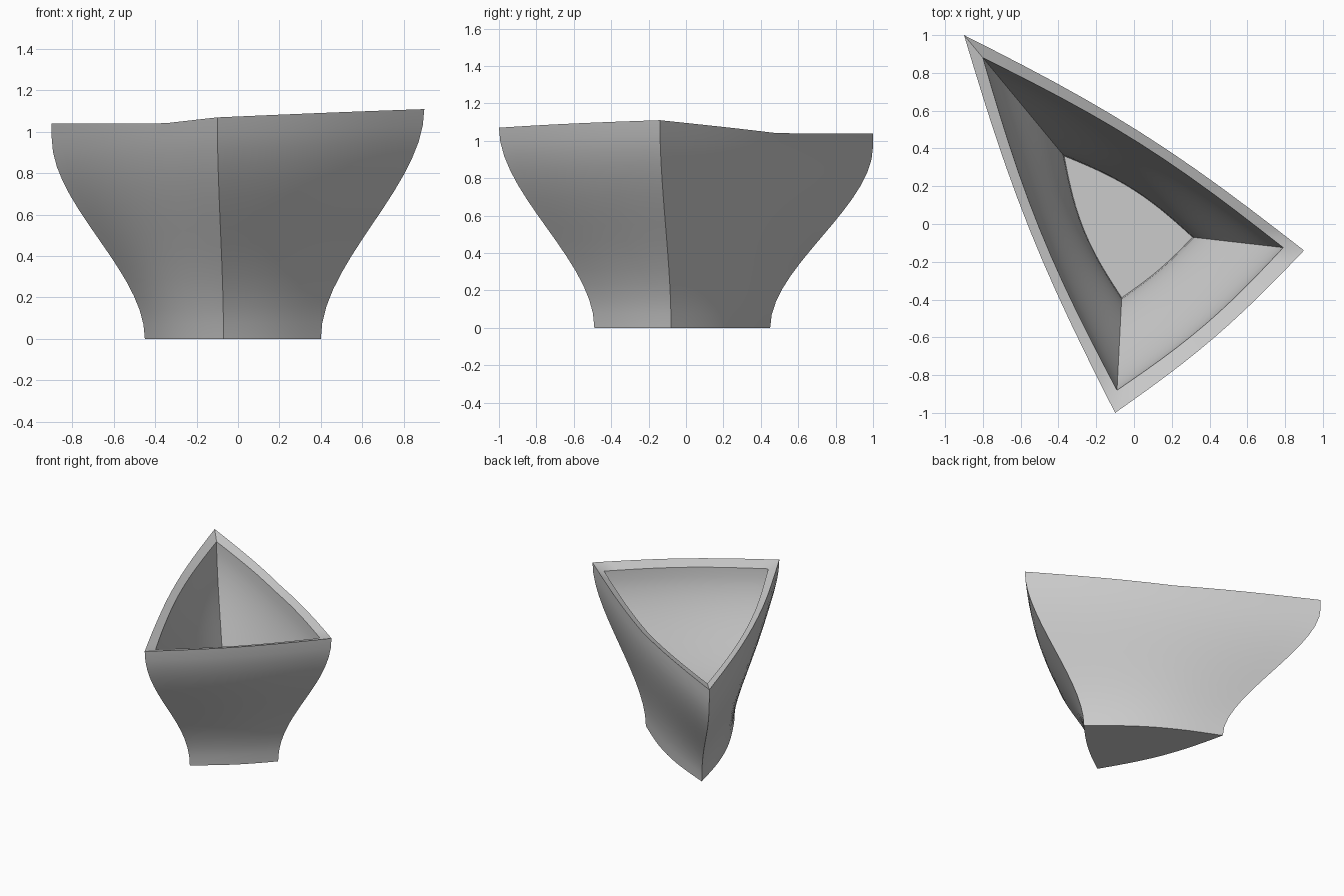
import bpy
import bmesh
import math
from mathutils import Vector

SEGS = 12      # points along each bowed side
LEVELS = 14    # rings up each wall

cube = bpy.data.objects.get("Cube")
if cube:
    bpy.data.objects.remove(cube, do_unlink=True)


def triangle(corners, bulges):
    """Closed outline of a triangle with outward-bowed sides."""
    points = []
    for i, bulge in enumerate(bulges):
        a, b = Vector(corners[i]), Vector(corners[(i + 1) % 3])
        d = (b - a).normalized()
        out = Vector((d.y, -d.x))
        for k in range(SEGS):
            t = k / SEGS
            points.append(a.lerp(b, t) + out * bulge * math.sin(math.pi * t))
    return points


def slant(p):
    """Height of the sloping top of the body."""
    return 1.0814 + 0.0618 * p.x - 0.0253 * p.y - 0.0302


def rim_height(p):
    return max(slant(p), 1.04)


def smooth(t):
    return t * t * (3 - 2 * t)


# Outlines, counter-clockwise: back corner, front corner, left corner
base = triangle([(-0.45, 0.45), (-0.07, -0.49), (0.40, -0.08)], [0.05, 0.02, 0.05])
rim = triangle([(-0.90, 1.0), (-0.10, -1.0), (0.90, -0.14)], [0.06, 0.04, 0.065])
mouth = triangle([(-0.80, 0.88), (-0.09, -0.88), (0.79, -0.125)], [0.06, 0.04, 0.06])
floor = triangle([(-0.37, 0.36), (-0.065, -0.39), (0.31, -0.07)], [0.05, 0.015, 0.045])

# Correct the slope so that it meets the three rim corner heights
a, b, c = Vector((-0.90, 1.0)), Vector((-0.10, -1.0)), Vector((0.90, -0.14))
normal = (Vector((*b, 1.07)) - Vector((*a, 0.97))).cross(
    Vector((*c, 1.11)) - Vector((*a, 0.97)))


def slant(p):
    return 0.97 - (normal.x * (p.x - a.x) + normal.y * (p.y - a.y)) / normal.z


bm = bmesh.new()
rings = []


def add_ring(points, heights):
    rings.append([bm.verts.new((p.x, p.y, z)) for p, z in zip(points, heights)])


# Outer wall: flares from the base to the slanted top in an S curve
for i in range(LEVELS + 1):
    t = i / LEVELS
    add_ring([p.lerp(q, smooth(t)) for p, q in zip(base, rim)],
             [slant(q) * t for q in rim])

# Upright band levelling the back corner, then the rim falling inward
add_ring(rim, [rim_height(p) for p in rim])
tops = [rim_height(p) - 0.025 for p in mouth]
add_ring(mouth, tops)

# Inner wall down to the floor
FLOOR = 0.08
for i in range(LEVELS - 1, -1, -1):
    t = i / LEVELS
    add_ring([p.lerp(q, smooth(t)) for p, q in zip(floor, mouth)],
             [FLOOR + (z - FLOOR) * t for z in tops])

# Skin the rings and cap underside and floor
for lower, upper in zip(rings, rings[1:]):
    for k in range(len(lower)):
        n = (k + 1) % len(lower)
        bm.faces.new((lower[k], lower[n], upper[n], upper[k]))
bm.faces.new(list(reversed(rings[0])))
bm.faces.new(rings[-1])
bmesh.ops.remove_doubles(bm, verts=bm.verts[:], dist=0.0005)
bmesh.ops.recalc_face_normals(bm, faces=bm.faces[:])

mesh = bpy.data.meshes.new("triangular_bowl")
bm.to_mesh(mesh)
bm.free()
bowl = bpy.data.objects.new("triangular_bowl", mesh)
bpy.context.collection.objects.link(bowl)

# Plain grey finish
grey = bpy.data.materials.new("light_grey")
grey.use_nodes = True
grey.diffuse_color = (0.6, 0.6, 0.6, 1)
grey.node_tree.nodes["Principled BSDF"].inputs["Base Color"].default_value = (0.6, 0.6, 0.6, 1)
mesh.materials.append(grey)

bpy.ops.object.select_all(action='DESELECT')
bowl.select_set(True)
bpy.context.view_layer.objects.active = bowl
bpy.ops.object.shade_smooth_by_angle(angle=math.radians(30))
